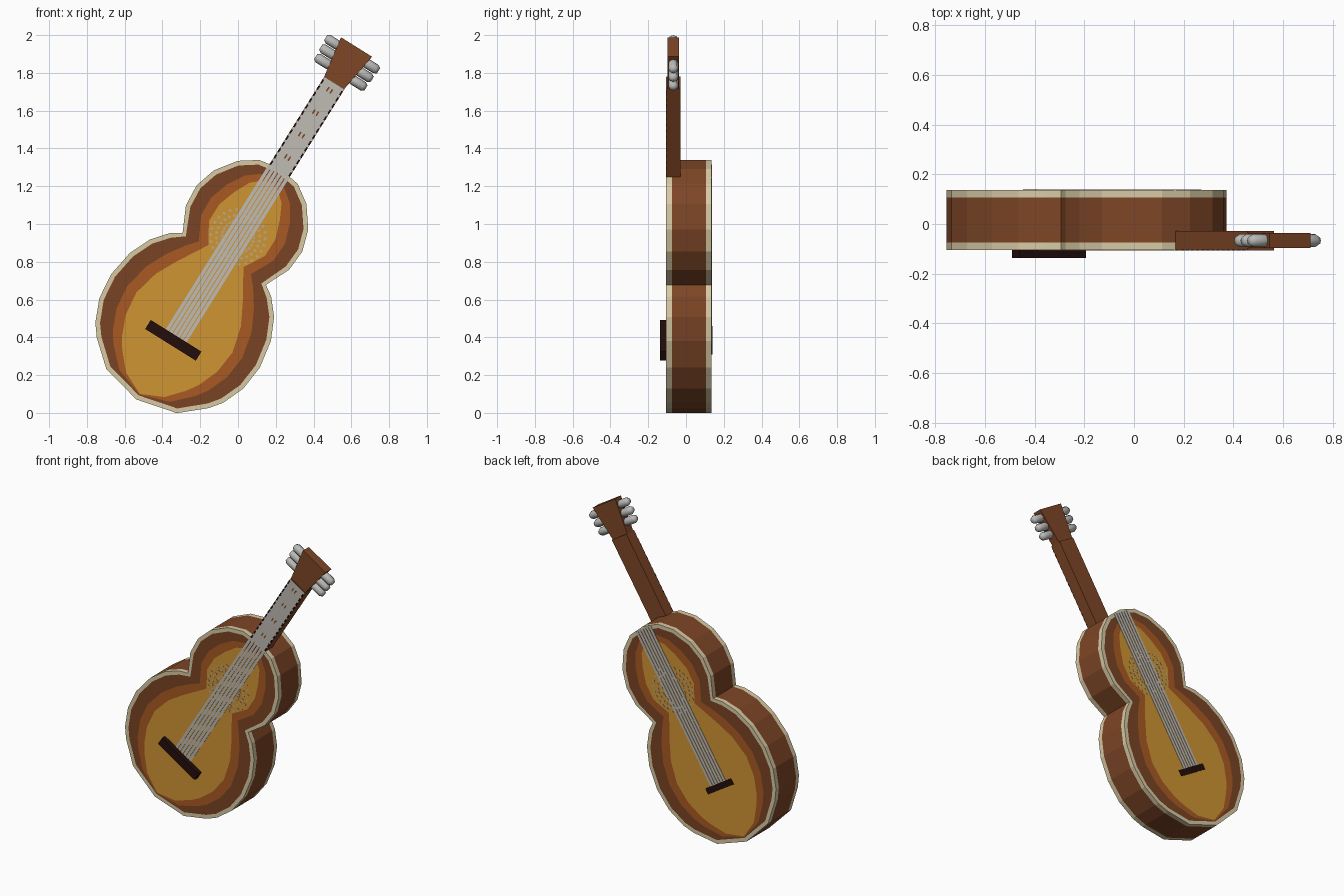
import bpy, bmesh, math
from mathutils import Matrix, Vector

if "Cube" in bpy.data.objects:
    bpy.data.objects.remove(bpy.data.objects["Cube"])

# The guitar is modelled upright around its bridge (x across, z along the neck), then tilted
TILT = Matrix.Translation((-0.342, 0, 0.385)) @ Matrix.Rotation(math.radians(32), 4, 'Y')
FRONT, BACK = -0.105, 0.136


def material(name, r, g, b):
    lin = [c / 255 / 12.92 if c < 11 else ((c / 255 + 0.055) / 1.055) ** 2.4 for c in (r, g, b)]
    m = bpy.data.materials.new(name)
    m.diffuse_color = (*lin, 1)
    m.use_nodes = True
    m.node_tree.nodes["Principled BSDF"].inputs["Base Color"].default_value = m.diffuse_color
    return m


CREAM = material("cream_binding", 216, 202, 165)
WOOD = material("brown_wood", 126, 70, 38)
BROWN = material("burst_brown", 122, 68, 36)
ORANGE = material("burst_orange", 168, 90, 34)
AMBER = material("burst_amber", 208, 149, 52)
STRING = material("string_grey", 192, 188, 181)
DARK = material("dark_wood", 34, 13, 11)
METAL = material("peg_metal", 186, 186, 184)
TAN = material("rosette_tan", 190, 168, 130)


def finish(name, bm, mats, smooth=False):
    bmesh.ops.recalc_face_normals(bm, faces=bm.faces)
    bm.transform(TILT)
    me = bpy.data.meshes.new(name)
    bm.to_mesh(me)
    bm.free()
    for m in mats:
        me.materials.append(m)
    for p in me.polygons:
        p.use_smooth = smooth
    ob = bpy.data.objects.new(name, me)
    bpy.context.collection.objects.link(ob)
    return ob


def box(bm, x0, x1, y0, y1, z0, z1, top_grow=0.0):
    vs = bmesh.ops.create_cube(bm, size=1)['verts']
    for v in vs:
        up = v.co.z > 0
        g = top_grow if up else 0
        v.co = (x1 + g if v.co.x > 0 else x0 - g, y1 if v.co.y > 0 else y0, z1 if up else z0)


def box_part(name, mat, *args):
    bm = bmesh.new()
    box(bm, *args)
    return finish(name, bm, [mat])


# Body: half outline and half amber centre, mirrored into loops
half_outline = [(0, 1.07), (.12, 1.05), (.215, .985), (.295, .875), (.33, .76), (.322, .64),
                (.26, .508), (.317, .47), (.387, .387), (.44, .27), (.465, .12), (.45, -.02),
                (.40, -.14), (.35, -.205), (.22, -.318), (0, -.37)]
half_amber = [(0, .98), (.05, .965), (.10, .92), (.14, .84), (.175, .74), (.175, .635),
              (.11, .525), (.145, .465), (.205, .365), (.265, .25), (.30, .11), (.285, -.02),
              (.24, -.13), (.20, -.19), (.12, -.28), (0, -.335)]


def full(half):
    return [Vector(p) for p in half] + [Vector((-x, z)) for x, z in half[-2:0:-1]]


def inset(loop, d):
    out = []
    for i, p in enumerate(loop):
        t = (p - loop[i - 1]).normalized() + (loop[(i + 1) % len(loop)] - p).normalized()
        t.normalize()
        out.append(p + Vector((t.y, -t.x)) * d)
    return out


outline, amber = full(half_outline), full(half_amber)
brown = inset(outline, 0.025)
orange = [a.lerp(b, 0.42) for a, b in zip(amber, brown)]
n = len(outline)

# Each step: loop, depth, material of the band leading to the next loop
steps = [(amber, FRONT, 2), (orange, FRONT, 3), (brown, FRONT, 0), (outline, FRONT, 0),
         (outline, -0.074, 1), (outline, 0.106, 0), (outline, BACK, 0),
         (brown, BACK, 3), (orange, BACK, 2), (amber, BACK, 4)]
steps[0] = (amber, FRONT, 2)
steps[1] = (orange, FRONT, 3)
bm = bmesh.new()
rings = [[bm.verts.new((p.x, y, p.y)) for p in loop] for loop, y, _ in steps]
for a, b, (_, _, mi) in zip(rings, rings[1:], steps):
    for i in range(n):
        j = (i + 1) % n
        bm.faces.new((a[i], a[j], b[j], b[i])).material_index = mi
for ring in (rings[0], rings[-1]):
    for i in range(n // 2):
        vs = list(dict.fromkeys((ring[i], ring[i + 1], ring[n - i - 1], ring[(n - i) % n])))
        bm.faces.new(vs).material_index = 4
finish("body", bm, [CREAM, WOOD, ORANGE, BROWN, AMBER])

# Rosette specks and strings painted on both faces of the body
for side, y0, y1 in (("front", FRONT - 0.002, FRONT + 0.001), ("back", BACK - 0.001, BACK + 0.002)):
    bm = bmesh.new()
    for ring, r in enumerate((0.085, 0.115, 0.145)):
        for k in range(26):
            a = 2 * math.pi * (k + ring / 2) / 26
            x, z = r * math.cos(a), 0.645 + r * math.sin(a)
            box(bm, x - .007, x + .007, y0 + .0005, y1 - .0005, z - .007, z + .007)
    finish("rosette_" + side, bm, [TAN])
    bm = bmesh.new()
    for k in range(6):
        x = (k - 2.5) * 0.0225
        box(bm, x - .0088, x + .0088, y0, y1, 0.02, 1.055)
    finish("strings_" + side, bm, [STRING])
box_part("back_bridge_plate", DARK, -.11, .11, BACK, BACK + .003, -.02, .02)

# Bridge
box_part("bridge", DARK, -.158, .158, -.137, FRONT + .002, -.029, .027)

# Neck with string plate, dark edge ticks and inlay marks
box_part("neck", WOOD, -.062, .064, -.104, -.028, 1.045, 1.607)
box_part("neck_strings", STRING, -.062, .064, -.106, -.103, 1.05, 1.605)
bm = bmesh.new()
for k in range(14):
    z = 1.06 + k * 0.039
    for x0, x1 in ((-.0625, -.053), (.055, .0645)):
        box(bm, x0, x1, -.1068, -.103, z, z + .024)
finish("fretboard_edges", bm, [DARK])
bm = bmesh.new()
for z in (1.14, 1.28, 1.42, 1.56):
    for x in (-.011, .011):
        box(bm, x - .004, x + .004, -.1068, -.103, z - .013, z + .013)
finish("inlay_marks", bm, [WOOD])

# Headstock, wider at the top
box_part("headstock", WOOD, -.062, .062, -.097, -.036, 1.605, 1.83, .035)

# Tuning pegs: rounded eight-sided barrels, three on each side
profile = [(0.06, .020), (0.075, .026), (0.140, .026), (0.157, .016)]
for sx, label in ((-1, "left"), (1, "right")):
    for k in range(3):
        zc, shift = 1.672 + k * 0.0565, k * 0.004
        bm = bmesh.new()
        loops = []
        for x, r in profile:
            loops.append([bm.verts.new((sx * (x + shift), -.067 + r * math.sin(t * math.pi / 4),
                                        zc + r * math.cos(t * math.pi / 4))) for t in range(8)])
        for a, b in zip(loops, loops[1:]):
            for i in range(8):
                bm.faces.new((a[i], a[(i + 1) % 8], b[(i + 1) % 8], b[i]))
        bm.faces.new(loops[0])
        bm.faces.new(loops[-1])
        finish(f"tuning_peg_{label}_{k + 1}", bm, [METAL], smooth=True)
